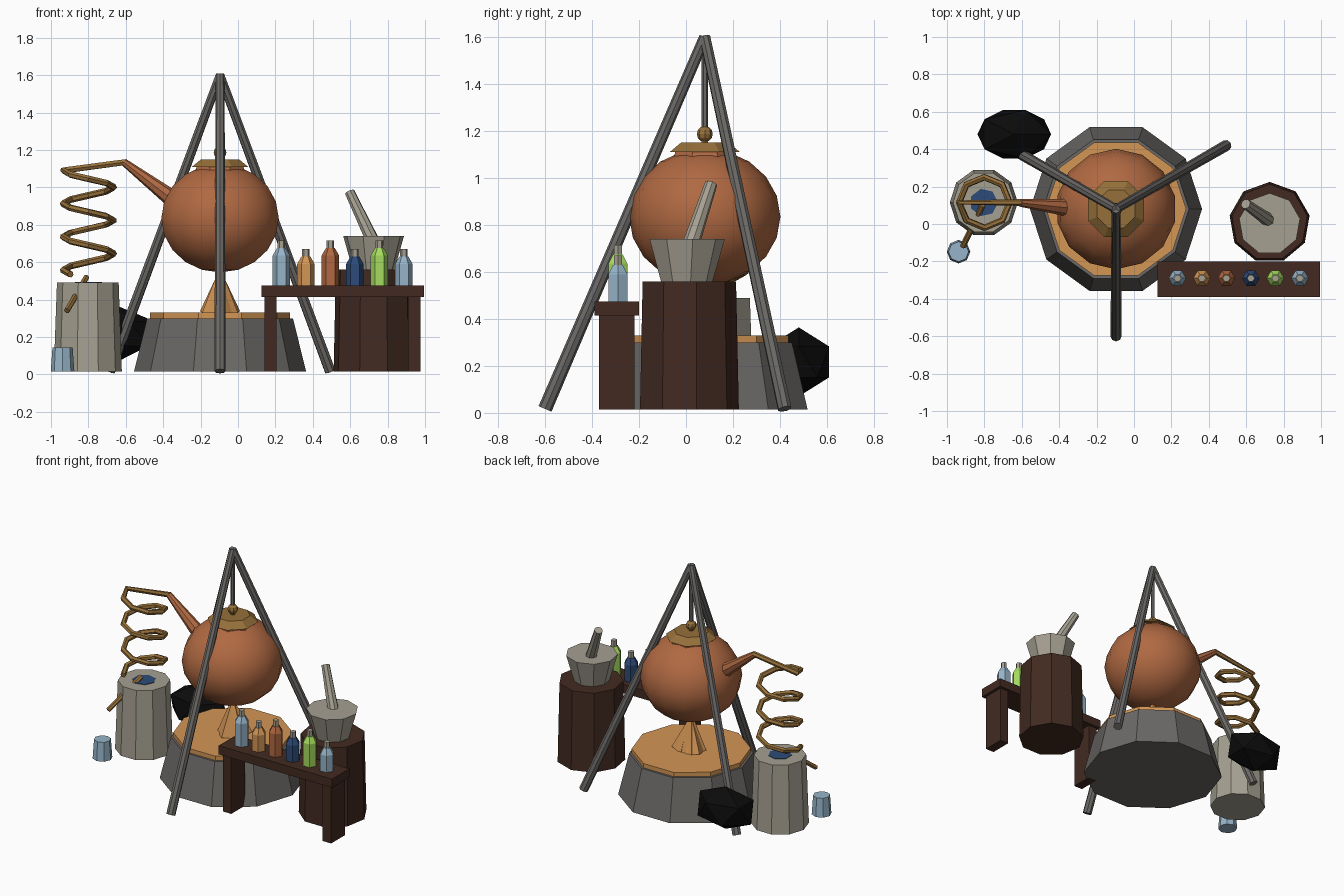
import bpy, bmesh
from math import pi, sin, cos, radians
from mathutils import Vector, Matrix

if "Cube" in bpy.data.objects:
    bpy.data.objects.remove(bpy.data.objects["Cube"])


def material(name, *rgb):
    lin = [((c / 255 + 0.055) / 1.055) ** 2.4 if c > 10 else c / 255 / 12.92 for c in rgb]
    m = bpy.data.materials.new(name)
    m.use_nodes = True
    m.diffuse_color = (*lin, 1)
    bsdf = m.node_tree.nodes["Principled BSDF"]
    bsdf.inputs["Base Color"].default_value = (*lin, 1)
    return m


GREY = material("dark_grey", 107, 105, 102)
COPPER = material("copper", 176, 105, 66)
BRASS = material("brass", 150, 112, 58)
AMBER = material("amber", 212, 150, 85)
WOOD = material("dark_wood", 66, 42, 33)
STONE = material("pale_stone", 165, 160, 145)
BLACK = material("coal_black", 11, 11, 11)
SKY = material("pale_blue", 150, 180, 200)
NAVY = material("deep_blue", 45, 75, 120)
GREEN = material("lime_green", 165, 220, 95)


def finish(name, bm, mat, smooth=False):
    bmesh.ops.recalc_face_normals(bm, faces=bm.faces)
    me = bpy.data.meshes.new(name)
    bm.to_mesh(me)
    bm.free()
    me.materials.append(mat)
    for p in me.polygons:
        p.use_smooth = smooth
    ob = bpy.data.objects.new(name, me)
    bpy.context.collection.objects.link(ob)
    return ob


def lathe(name, mat, x, y, profile, sides, turn=0):
    """Stack of regular polygons through (radius, height) points, capped."""
    bm = bmesh.new()
    rings = []
    for r, z in profile:
        angles = [radians(turn) + 2 * pi * i / sides for i in range(sides)]
        rings.append([bm.verts.new((x + r * cos(a), y + r * sin(a), z)) for a in angles])
    for low, high in zip(rings, rings[1:]):
        for i in range(sides):
            j = (i + 1) % sides
            bm.faces.new((low[i], low[j], high[j], high[i]))
    bm.faces.new(rings[0])
    bm.faces.new(rings[-1])
    return finish(name, bm, mat)


def rod(name, mat, a, b, r1, r2, sides=8):
    """Straight tapered bar from a to b."""
    a, b = Vector(a), Vector(b)
    d = b - a
    bm = bmesh.new()
    bmesh.ops.create_cone(bm, cap_ends=True, segments=sides, radius1=r1, radius2=r2, depth=d.length,
                          matrix=Matrix.Translation((a + b) / 2) @ d.to_track_quat('Z', 'Y').to_matrix().to_4x4())
    return finish(name, bm, mat)


def box(name, mat, lo, hi):
    lo, hi = Vector(lo), Vector(hi)
    bm = bmesh.new()
    bmesh.ops.create_cube(bm, size=1, matrix=Matrix.Translation((lo + hi) / 2) @ Matrix.Diagonal((*(hi - lo), 1)))
    return finish(name, bm, mat)


def tube(name, mat, points, radius):
    cu = bpy.data.curves.new(name, 'CURVE')
    cu.dimensions = '3D'
    cu.bevel_depth = radius
    cu.bevel_resolution = 1
    cu.use_fill_caps = True
    sp = cu.splines.new('POLY')
    sp.points.add(len(points) - 1)
    for p, co in zip(sp.points, points):
        p.co = (*co, 1)
    sp.use_smooth = False
    cu.materials.append(mat)
    ob = bpy.data.objects.new(name, cu)
    bpy.context.collection.objects.link(ob)
    return ob


CX, CY, FLOOR = -0.096, 0.08, 0.015

# Fire pit, ember bed and flames
lathe("fire_pit", GREY, CX, CY, [(0.46, FLOOR), (0.39, 0.3)], 10)
lathe("ember_bed", AMBER, CX, CY, [(0.375, 0.295), (0.375, 0.33)], 10)
rod("flame_core", AMBER, (CX, CY, 0.33), (CX, CY, 0.57), 0.1, 0.004, 5)
for i in range(3):
    a = radians(30 + 120 * i)
    rod(f"flame_{i}", AMBER, (CX + 0.06 * cos(a), CY + 0.06 * sin(a), 0.325),
        (CX + 0.02 * cos(a), CY + 0.02 * sin(a), 0.52), 0.065, 0.004, 4)

# Tripod and hanging rod
for i, ang in enumerate((-90, 30, 150)):
    a = radians(ang)
    rod(f"tripod_leg_{i}", GREY, (CX + 0.68 * cos(a), CY + 0.68 * sin(a), 0.017), (CX, CY, 1.6), 0.03, 0.024)
rod("hanging_rod", GREY, (CX, CY, 1.19), (CX, CY, 1.6), 0.013, 0.013, 6)

# Copper pot, collar, lid and knob
bm = bmesh.new()
bmesh.ops.create_uvsphere(bm, u_segments=14, v_segments=10, radius=1,
                          matrix=Matrix.Translation((CX, CY, 0.835)) @ Matrix.Diagonal((0.322, 0.322, 0.29, 1)))
finish("pot", bm, COPPER, smooth=True)
lathe("pot_collar", COPPER, CX, CY, [(0.16, 1.02), (0.135, 1.115)], 8, 22.5)
lathe("pot_lid", BRASS, CX, CY, [(0.162, 1.11), (0.11, 1.15)], 8, 22.5)
lathe("lid_stem", BRASS, CX, CY, [(0.015, 1.14), (0.015, 1.17)], 6)
bm = bmesh.new()
bmesh.ops.create_uvsphere(bm, u_segments=8, v_segments=6, radius=0.034,
                          matrix=Matrix.Translation((CX, CY, 1.187)))
finish("lid_knob", bm, BRASS)

# Spout and condenser coil
KX, KY = -0.8, 0.115
rod("spout", COPPER, (-0.34, 0.085, 0.93), (-0.61, 0.113, 1.135), 0.048, 0.02)
path = [(-0.6, KY, 1.135)]
for i in range(26):
    a = pi + i * pi / 4
    path.append((KX + 0.135 * cos(a), KY + 0.135 * sin(a), 1.09 - 0.0222 * i))
tube("coil", BRASS, path, 0.018)
tube("drain_pipe", BRASS, [(-0.81, 0.1, 0.52), (-0.915, -0.12, 0.34)], 0.016)

# Cooling barrel, water and collecting cup
lathe("barrel", STONE, -0.803, KY, [(0.182, FLOOR), (0.165, 0.49)], 10)
lathe("water", NAVY, -0.803, KY, [(0.075, 0.487), (0.075, 0.493)], 7)
lathe("cup", SKY, -0.938, -0.148, [(0.063, FLOOR), (0.054, 0.145)], 8)

# Coal lump
bm = bmesh.new()
bmesh.ops.create_icosphere(bm, subdivisions=1, radius=1,
                           matrix=Matrix.Translation((-0.64, 0.48, 0.217)) @ Matrix.Diagonal((0.22, 0.152, 0.147, 1)))
finish("coal", bm, BLACK)

# Bench
box("bench_top", WOOD, (0.125, -0.39, 0.415), (0.995, -0.2, 0.475))
for side, x in (("right", 0.142), ("left", 0.91)):
    box(f"bench_leg_{side}", WOOD, (x, -0.37, FLOOR), (x + 0.065, -0.22, 0.42))

# Bottles, alternating tall and short
for i, mat in enumerate((SKY, AMBER, COPPER, NAVY, GREEN, SKY)):
    x, drop = 0.232 + 0.131 * i, 0.045 * (i % 2)
    lathe(f"bottle_{i}", mat, x, -0.29, [(0.047, 0.474), (0.047, 0.635 - drop), (0.024, 0.675 - drop)], 6)
    lathe(f"cork_{i}", STONE, x, -0.29, [(0.02, 0.67 - drop), (0.02, 0.715 - drop)], 6)

# Stump with mortar and pestle
lathe("stump", WOOD, 0.725, 0.008, [(0.217, FLOOR), (0.205, 0.56)], 9, 90)
lathe("mortar", STONE, 0.725, 0.0, [(0.112, 0.555), (0.165, 0.74)], 9, 90)
rod("pestle", STONE, (0.727, 0.015, 0.7), (0.597, 0.107, 0.975), 0.037, 0.027)
